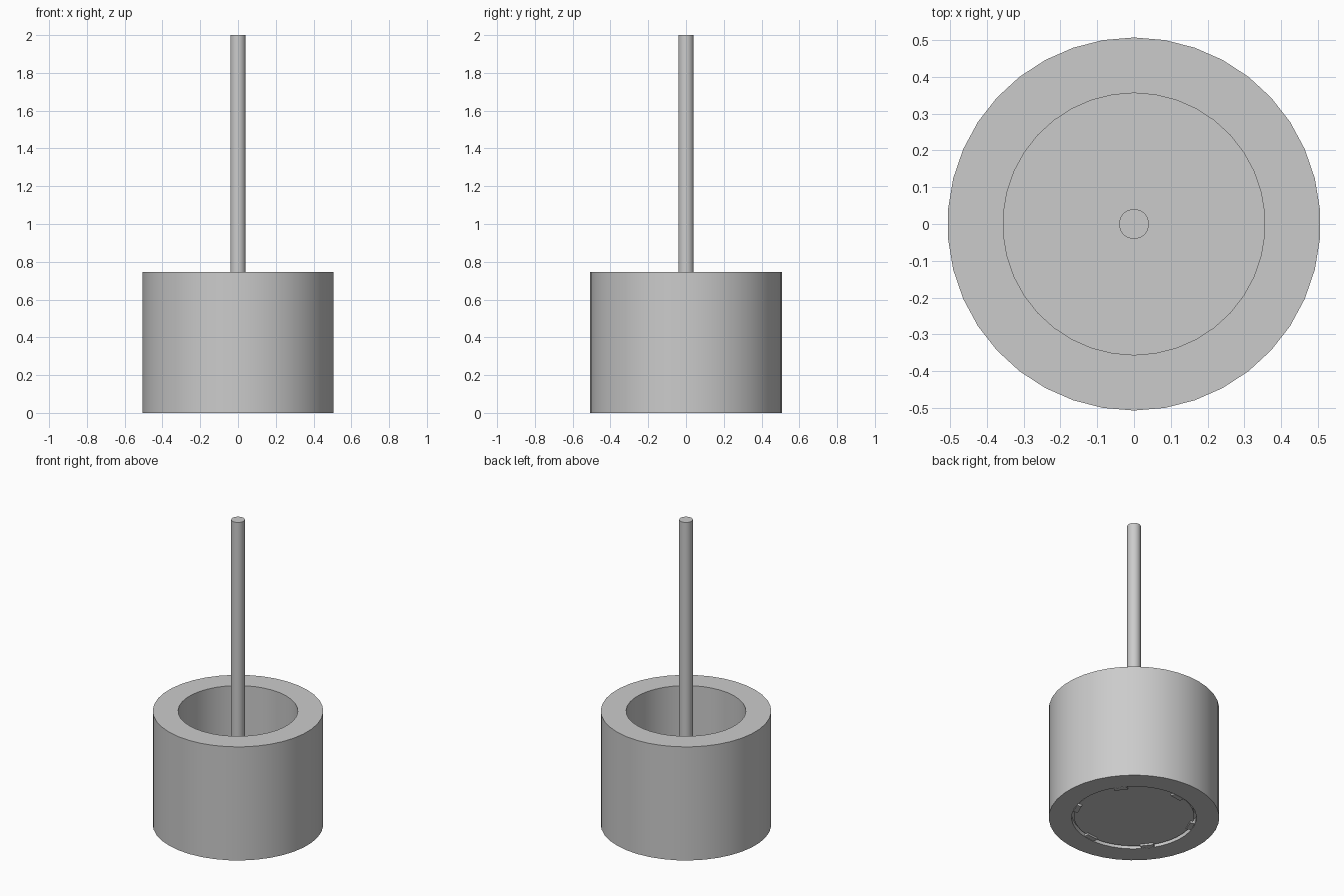
import bpy, bmesh, math
from mathutils import Matrix

cube = bpy.data.objects.get("Cube")
if cube:
    bpy.data.objects.remove(cube)

GREY = (0.6, 0.6, 0.6, 1)
mat = bpy.data.materials.new("plain grey")
mat.use_nodes = True
mat.diffuse_color = GREY
mat.node_tree.nodes["Principled BSDF"].inputs["Base Color"].default_value = GREY


def finish(name, bm, smooth=True):
    bmesh.ops.recalc_face_normals(bm, faces=bm.faces)
    mesh = bpy.data.meshes.new(name)
    bm.to_mesh(mesh)
    bm.free()
    obj = bpy.data.objects.new(name, mesh)
    bpy.context.collection.objects.link(obj)
    mesh.materials.append(mat)
    if smooth:
        bpy.ops.object.select_all(action="DESELECT")
        obj.select_set(True)
        bpy.context.view_layer.objects.active = obj
        bpy.ops.object.shade_smooth_by_angle(angle=math.radians(30))
    return obj


def ring(bm, radius, z, sides):
    return bmesh.ops.create_circle(bm, radius=radius, segments=sides,
                                   matrix=Matrix.Translation((0, 0, z)))["verts"]


def lathe(name, profile, sides):
    """Closed (radius, height) profile turned around the z axis."""
    bm = bmesh.new()
    rings = [ring(bm, r, z, sides) for r, z in profile]
    for a, b in zip(rings, rings[1:] + rings[:1]):
        for i in range(sides):
            j = (i + 1) % sides
            bm.faces.new((a[i], a[j], b[j], b[i]))
    return finish(name, bm)


def cylinder(name, radius, z0, z1, sides):
    bm = bmesh.new()
    bmesh.ops.create_cone(bm, cap_ends=True, segments=sides, radius1=radius,
                          radius2=radius, depth=z1 - z0,
                          matrix=Matrix.Translation((0, 0, (z0 + z1) / 2)))
    return finish(name, bm)


# Thick outer sleeve with a shallow stepped seat in its underside
lathe("sleeve", [(0.507, 0), (0.507, 0.745), (0.356, 0.745),
                 (0.356, 0.03), (0.371, 0.03), (0.371, 0)], 38)

# Floor plate and the upright rod standing on it
cylinder("floor_plate", 0.358, 0.012, 0.05, 38)
cylinder("rod", 0.041, 0.03, 2.0, 16)

# Six small tabs around the rim of the floor plate
bm = bmesh.new()
for k in range(6):
    place = (Matrix.Rotation(math.radians(37 + 60 * k), 4, "Z")
             @ Matrix.Translation((0.352, 0, 0.015))
             @ Matrix.Diagonal((0.03, 0.08, 0.03, 1)))
    bmesh.ops.create_cube(bm, size=1, matrix=place)
finish("rim_tabs", bm, smooth=False)
